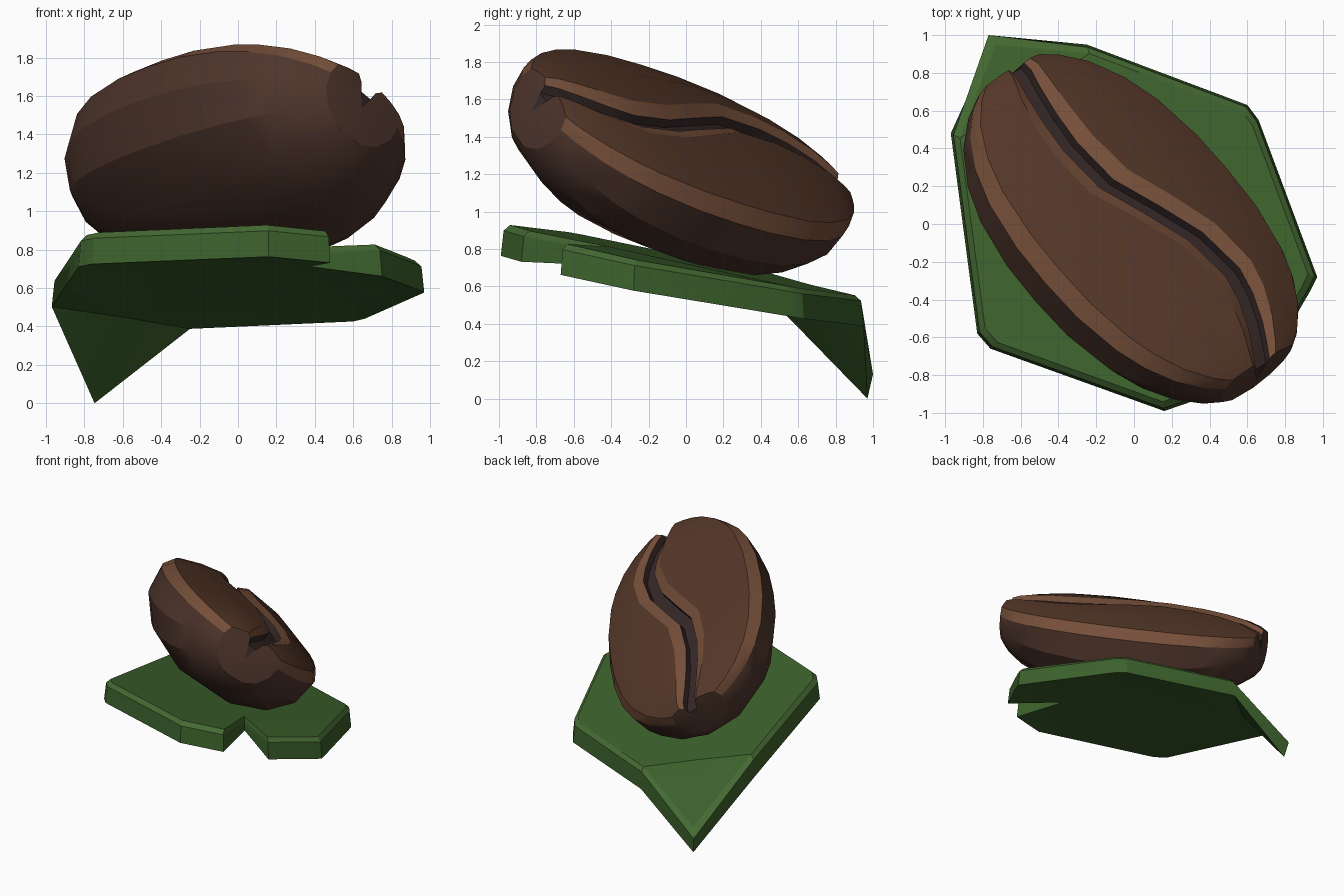
import bpy, bmesh
from mathutils import Vector
from math import radians

if "Cube" in bpy.data.objects:
    bpy.data.objects.remove(bpy.data.objects["Cube"])


def material(name, rgb):
    m = bpy.data.materials.new(name)
    m.diffuse_color = (*rgb, 1)
    m.use_nodes = True
    m.node_tree.nodes["Principled BSDF"].inputs["Base Color"].default_value = m.diffuse_color
    return m


def finish(bm, name, mats, angle):
    bmesh.ops.recalc_face_normals(bm, faces=bm.faces)
    me = bpy.data.meshes.new(name)
    bm.to_mesh(me)
    bm.free()
    ob = bpy.data.objects.new(name, me)
    bpy.context.collection.objects.link(ob)
    for m in mats:
        me.materials.append(m)
    bpy.ops.object.select_all(action='DESELECT')
    ob.select_set(True)
    bpy.context.view_layer.objects.active = ob
    bpy.ops.object.shade_smooth_by_angle(angle=angle)
    return ob


brown = material("brown", (0.09, 0.038, 0.021))
tan = material("light_brown", (0.18, 0.078, 0.042))
dark = material("dark_brown", (0.035, 0.02, 0.02))
side_brown = material("side_brown", (0.075, 0.035, 0.024))
green = material("green", (0.045, 0.12, 0.025))
lime = material("light_green", (0.06, 0.145, 0.033))

# Bean: cross-sections lofted along its tilted long axis
CENTRE = Vector((0.012, 0.015, 1.362))
U = Vector((0.646, -0.714, 0.271)).normalized()
V = Vector((0.72, 0.452, -0.526)).normalized()
N = U.cross(V).normalized()
if N.z < 0:
    N = -N
ROLL, PITCH = 0.07, 0.05          # lift the left half, lower the front end
V, N = (V - N * ROLL).normalized(), (N + V * ROLL).normalized()
U, N = (U - N * PITCH).normalized(), (N + U * PITCH).normalized()


def place(u, v, n):
    return CENTRE + U * u + V * v + N * n


# station along the axis, sideways position of the S-shaped groove
stations = [(-1.055, .03), (-1.0, .02), (-.88, -.03), (-.7, -.08), (-.5, -.11),
            (-.22, -.095), (.03, .02), (.28, .13), (.55, .175), (.7, .145),
            (.86, .085), (.98, .025), (1.04, -.005)]


def section(u, g):
    s = (1 - abs(u / 1.10) ** 2.4) ** 0.5
    w = 0.70 * s
    d = 0.12 + 0.425 * s

    def top(v):
        return 0.03 + 0.15 * s * (1 - abs(v / w) ** 2.3)

    half = []
    for side in (-1, 1):
        rim = side * 0.91 * w
        lip = g + side * 0.14 * (0.4 + 0.6 * s)
        edge, floor = g + side * 0.052, g + side * 0.048
        crown = (rim + lip) / 2
        half.append([(side * w, -0.03), (rim, top(rim)), (crown, top(crown)),
                     (lip, top(lip)), (edge, top(g) - 0.035), (floor, top(g) - 0.085)])
    under = [(.96, .44), (.73, .78), (.32, 1)]
    pts = half[0] + half[1][::-1]
    pts += [(a * w, -b * d) for a, b in under]
    pts += [(-a * w, -b * d) for a, b in under[::-1]]
    return [place(u, v, n) for v, n in pts]


bm = bmesh.new()
loops = [[bm.verts.new(p) for p in section(u, g)] for u, g in stations]
count = len(loops[0])
strip_mat = {0: 1, 3: 1, 4: 2, 5: 2, 6: 2, 7: 1, 10: 1, 1: 0, 2: 0, 8: 0, 9: 0}
for a, b in zip(loops, loops[1:]):
    for j in range(count):
        k = (j + 1) % count
        f = bm.faces.new((a[j], a[k], b[k], b[j]))
        f.material_index = strip_mat.get(j, 3)
# blunt ends, fanned to a low point under the groove
for loop, (u, g), reach in ((loops[0], stations[0], -1.075), (loops[-1], stations[-1], 1.065)):
    tip = bm.verts.new(place(reach, g, -0.1))
    for j in range(count):
        f = bm.faces.new((loop[j], loop[(j + 1) % count], tip))
        f.material_index = 2 if j == 5 else 3
finish(bm, "bean", [brown, tan, dark, side_brown], radians(23))

# Leaf: sloping bevelled plate with a notch in front and a drooping tip behind
outline = [(-.97, .48), (-.83, -.58), (-.76, -.66), (.16, -.99), (.48, -.88),
           (.37, -.44), (.75, -.67), (.93, -.36), (.97, -.28), (.66, .55),
           (.6, .63), (-.25, .95), (-.77, 1.0)]
TIP, NOTCH = len(outline) - 1, 5


def slope(x, y):
    return 0.735 - 0.03 * x - 0.2 * y


def ring(bm, scale, drop, tip_z):
    out = []
    for i, (x, y) in enumerate(outline):
        k = scale
        z = slope(x, y) - (min(drop, 0.1) if i == NOTCH else drop)
        if i in (6, 7, 8):
            z -= 0.02
        if i == TIP:
            z, k = tip_z, (0.97 if tip_z == 0 else scale)
        if i == NOTCH:
            k = 1 - (1 - scale) * 1.4
        out.append(bm.verts.new((x * k, y * k, z)))
    return out


bm = bmesh.new()
bottom = ring(bm, 1.0, 0.165, 0.0)
outer = ring(bm, 0.985, 0.03, 0.13)
outer[TIP].co = (-.77, 1.0, .13)
inner = ring(bm, 0.95, 0.0, 0.2)
for lo, hi, mi in ((bottom, outer, 0), (outer, inner, 1)):
    for i in range(len(outline)):
        k = (i + 1) % len(outline)
        bm.faces.new((lo[i], lo[k], hi[k], hi[i])).material_index = mi
flat = []
for r, drop in ((inner, 0), (bottom, 0.165)):
    fold = bm.verts.new((-.58, .66, slope(-.58, .66) - drop - 0.01))
    flat.append(bm.faces.new(r[:TIP] + [fold]))
    bm.faces.new((fold, r[TIP - 1], r[TIP]))
    bm.faces.new((fold, r[TIP], r[0]))
bm.normal_update()
bmesh.ops.triangulate(bm, faces=flat)
finish(bm, "leaf", [green, lime], radians(28))
